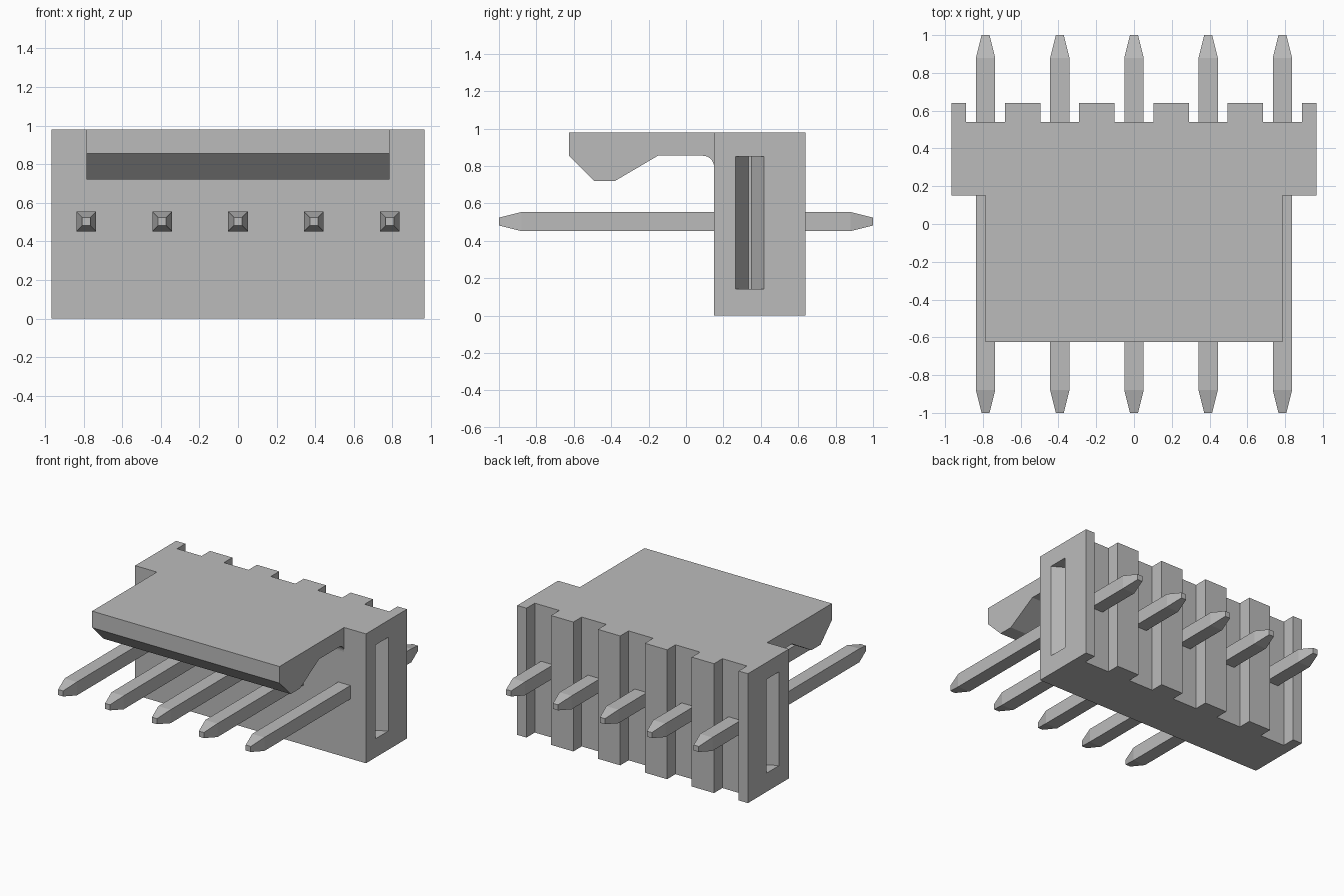
import bpy, bmesh, math
from mathutils import Vector

cube = bpy.data.objects.get("Cube")
if cube:
    bpy.data.objects.remove(cube, do_unlink=True)

grey = bpy.data.materials.new("plain grey")
grey.use_nodes = True
colour = (0.5, 0.5, 0.5, 1.0)
grey.diffuse_color = colour
grey.node_tree.nodes["Principled BSDF"].inputs["Base Color"].default_value = colour


def finish(name, bm):
    bmesh.ops.recalc_face_normals(bm, faces=bm.faces[:])
    mesh = bpy.data.meshes.new(name)
    bm.to_mesh(mesh)
    bm.free()
    mesh.materials.append(grey)
    obj = bpy.data.objects.new(name, mesh)
    bpy.context.collection.objects.link(obj)
    return obj


def prism(name, points, offset):
    """Extrude a closed 3D outline along an offset."""
    bm = bmesh.new()
    face = bm.faces.new([bm.verts.new(p) for p in points])
    side = bmesh.ops.extrude_face_region(bm, geom=[face], use_keep_orig=True)
    moved = [v for v in side["geom"] if isinstance(v, bmesh.types.BMVert)]
    bmesh.ops.translate(bm, verts=moved, vec=Vector(offset))
    return finish(name, bm)


PITCH, HEIGHT, HALF = 0.393, 0.98, 0.967
pin_xs = [PITCH * i for i in range(-2, 3)]

# Housing: plan outline with a notch behind every pin
plan = [(HALF, 0.15), (-HALF, 0.15), (-HALF, 0.64)]
for x in pin_xs:
    plan += [(x - 0.103, 0.64), (x - 0.103, 0.54), (x + 0.103, 0.54), (x + 0.103, 0.64)]
plan.append((HALF, 0.64))
housing = prism("housing", [(x, y, 0) for x, y in plan], (0, 0, HEIGHT))

# Tapered slots in both ends of the housing
for side, label in ((1, "left"), (-1, "right")):
    outline = [(1.02, 0.265), (HALF, 0.265), (0.845, 0.335),
               (0.845, 0.35), (HALF, 0.418), (1.02, 0.418)]
    cutter = prism(label + "_slot_cutter", [(side * x, y, 0.142) for x, y in outline],
                   (0, 0, 0.71))
    mod = housing.modifiers.new(label + "_slot", "BOOLEAN")
    mod.operation, mod.solver, mod.object = "DIFFERENCE", "EXACT", cutter
    bpy.context.view_layer.objects.active = housing
    bpy.ops.object.modifier_apply(modifier=mod.name)
    bpy.data.objects.remove(cutter, do_unlink=True)

# Latch: hooked side profile with a rounded inner corner
profile = [(0.15, HEIGHT), (-0.625, HEIGHT), (-0.625, 0.855), (-0.49, 0.72),
           (-0.38, 0.72), (-0.15, 0.855)]
for i in range(9):
    a = math.pi / 2 * (1 - i / 8)
    profile.append((0.09 + 0.06 * math.cos(a), 0.795 + 0.06 * math.sin(a)))
prism("latch", [(-0.785, y, z) for y, z in profile], (1.57, 0, 0))

# Pins: square bars with tapered ends, passing through the housing
for n, x in enumerate(pin_xs, 1):
    bm = bmesh.new()
    rings = []
    for y, r in ((-1, 0.021), (-0.88, 0.051), (0.88, 0.051), (1, 0.021)):
        rings.append([bm.verts.new((x + sx * r, y, 0.503 + sz * r))
                      for sx, sz in ((-1, -1), (1, -1), (1, 1), (-1, 1))])
    for a, b in zip(rings, rings[1:]):
        for i in range(4):
            j = (i + 1) % 4
            bm.faces.new((a[i], a[j], b[j], b[i]))
    bm.faces.new(rings[0])
    bm.faces.new(rings[-1])
    finish("pin_%d" % n, bm)
